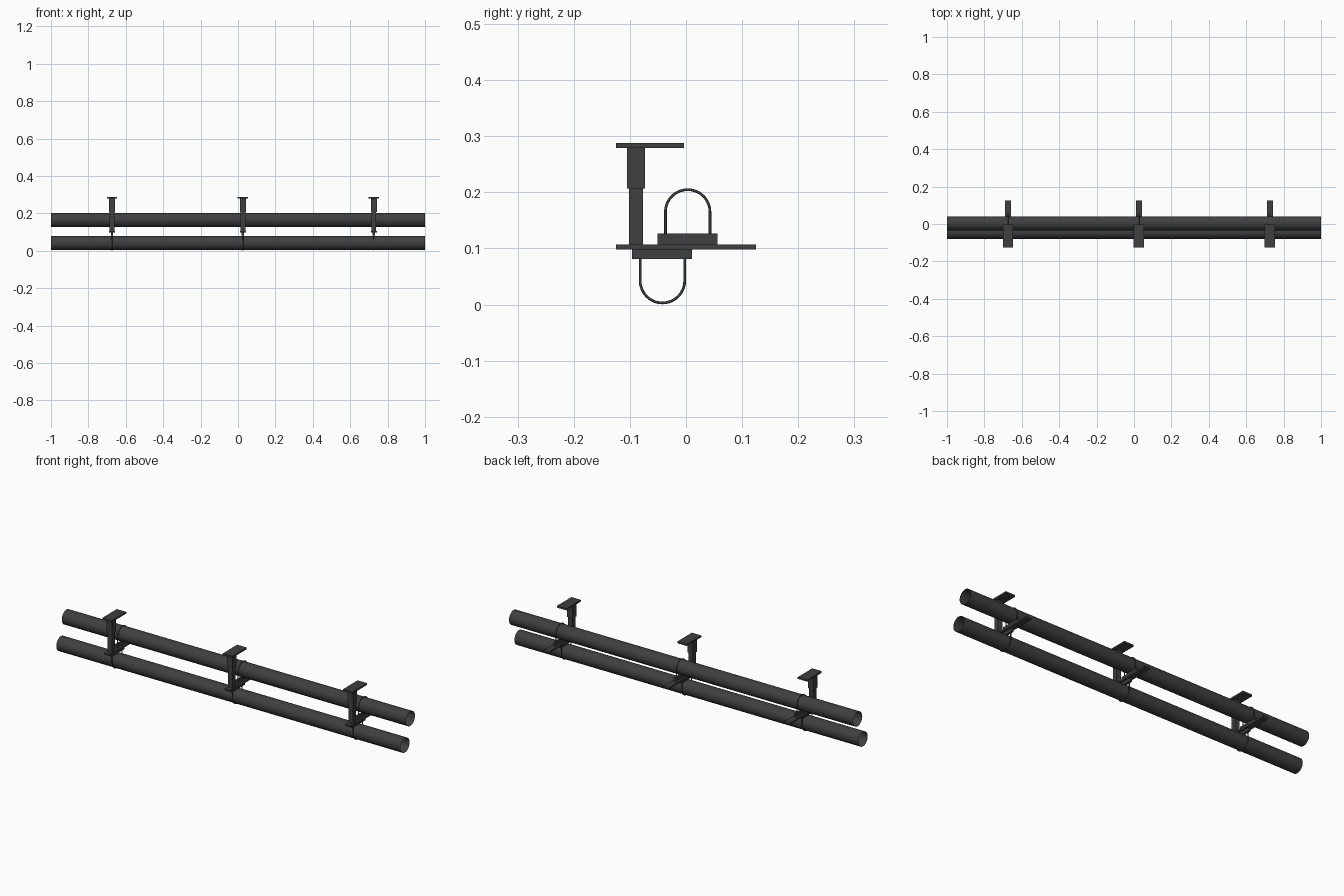
import bpy
import math

cube = bpy.data.objects.get("Cube")
if cube:
    bpy.data.objects.remove(cube, do_unlink=True)

steel = bpy.data.materials.new("dark_grey_steel")
steel.use_nodes = True
colour = (0.05, 0.05, 0.05, 1)
steel.diffuse_color = colour
steel.node_tree.nodes["Principled BSDF"].inputs["Base Color"].default_value = colour

PIPE_R = 0.038
UPPER = (0.003, 0.165)    # pipe centres as (y, z)
LOWER = (-0.042, 0.0425)


def box(name, x, width, y0, y1, z0, z1):
    bpy.ops.mesh.primitive_cube_add(size=1, location=(x, (y0 + y1) / 2, (z0 + z1) / 2))
    ob = bpy.context.object
    ob.name = name
    ob.scale = (width, y1 - y0, z1 - z0)
    bpy.ops.object.transform_apply(location=False, rotation=False, scale=True)
    ob.data.materials.append(steel)
    return ob


def pipe(name, centre):
    # Open-ended thin tube along x
    bpy.ops.mesh.primitive_cylinder_add(
        vertices=40, radius=PIPE_R, depth=2, end_fill_type='NOTHING',
        location=(0, *centre), rotation=(0, math.pi / 2, 0))
    ob = bpy.context.object
    ob.name = name
    ob.data.materials.append(steel)
    bpy.ops.object.shade_smooth_by_angle()


def u_bolt(name, x, centre, end_z, side):
    # Rod path: straight leg, half circle, straight leg
    cy, cz = centre
    r = PIPE_R + 0.0017
    arc = [(cy + r * math.cos(math.pi * i / 20), cz + side * r * math.sin(math.pi * i / 20))
           for i in range(21)]
    path = [(cy + r, end_z)] + arc + [(cy - r, end_z)]
    curve = bpy.data.curves.new(name, 'CURVE')
    curve.dimensions = '3D'
    curve.bevel_depth = 0.0024
    curve.bevel_resolution = 2
    curve.use_fill_caps = True
    spline = curve.splines.new('POLY')
    spline.points.add(len(path) - 1)
    for point, (y, z) in zip(spline.points, path):
        point.co = (x, y, z, 1)
    curve.materials.append(steel)
    ob = bpy.data.objects.new(name, curve)
    bpy.context.collection.objects.link(ob)


pipe("upper_pipe", UPPER)
pipe("lower_pipe", LOWER)

# Three identical hangers along the pipes
for i in range(3):
    x = -0.674 + 0.7 * i
    n = f"_{i + 1}"
    box("ceiling_plate" + n, x, 0.055, -0.125, -0.004, 0.279, 0.288)
    box("column_sleeve" + n, x, 0.032, -0.105, -0.073, 0.207, 0.279)
    box("column" + n, x, 0.026, -0.102, -0.077, 0.107, 0.207)
    box("cross_bar" + n, x, 0.032, -0.125, 0.125, 0.098, 0.107)
    box("upper_saddle" + n, x, 0.012, -0.051, 0.056, 0.107, 0.127)
    box("lower_saddle" + n, x, 0.012, -0.096, 0.011, 0.081, 0.098)
    u_bolt("upper_u_bolt" + n, x, UPPER, 0.115, 1)
    u_bolt("lower_u_bolt" + n, x, LOWER, 0.09, -1)
